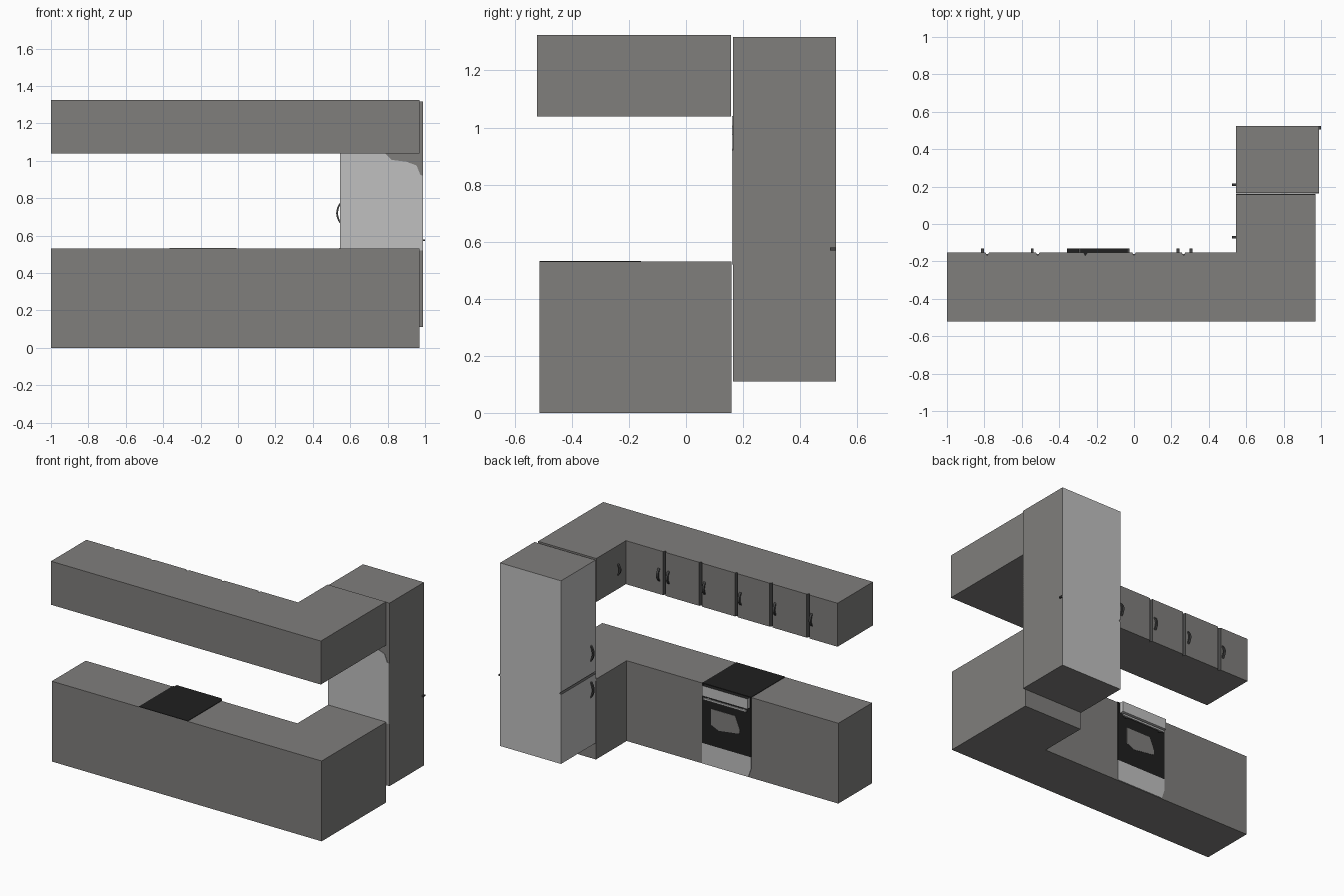
import bpy, bmesh, math
from mathutils import Vector

if "Cube" in bpy.data.objects:
    bpy.data.objects.remove(bpy.data.objects["Cube"])


def material(name, r, g, b):
    m = bpy.data.materials.new(name)
    m.diffuse_color = (r, g, b, 1)
    m.use_nodes = True
    m.node_tree.nodes["Principled BSDF"].inputs["Base Color"].default_value = m.diffuse_color
    return m


GREY = material("cabinet_grey", 0.215, 0.21, 0.203)
LIGHT = material("steel_light_grey", 0.53, 0.53, 0.53)
BLACK = material("stove_black", 0.014, 0.014, 0.014)
DARK = material("handle_dark_grey", 0.06, 0.06, 0.06)


def prism(name, pts, axis, a, b, mats, rule=None):
    """Extrude a 2D outline along an axis from a to b; rule picks the material per face."""
    place = {"z": lambda u, v, w: (u, v, w),
             "y": lambda u, v, w: (u, w, v),
             "x": lambda u, v, w: (w, u, v)}[axis]
    bm = bmesh.new()
    base = bm.faces.new([bm.verts.new(place(u, v, a)) for u, v in pts])
    res = bmesh.ops.extrude_face_region(bm, geom=[base], use_keep_orig=True)
    moved = [g for g in res["geom"] if isinstance(g, bmesh.types.BMVert)]
    bmesh.ops.translate(bm, verts=moved, vec=Vector(place(0, 0, b - a)))
    bmesh.ops.recalc_face_normals(bm, faces=bm.faces)
    bm.normal_update()
    if rule:
        for f in bm.faces:
            f.material_index = rule(f.normal, f.calc_center_median())
    me = bpy.data.meshes.new(name)
    bm.to_mesh(me)
    bm.free()
    for m in mats:
        me.materials.append(m)
    ob = bpy.data.objects.new(name, me)
    bpy.context.collection.objects.link(ob)
    return ob


def box(name, x0, x1, y0, y1, z0, z1, mats, rule=None):
    return prism(name, [(x0, y0), (x1, y0), (x1, y1), (x0, y1)], "z", z0, z1, mats, rule)


# L-shaped counters; the upper one has a V groove between neighbouring doors
def l_outline(back, front, end, grooves=()):
    pts = [(-1, back), (0.97, back), (0.97, end), (0.545, end), (0.545, front)]
    for g in grooves:
        pts += [(g + 0.01, front), (g, front - 0.017), (g - 0.01, front)]
    return pts + [(-1, front)]


GROOVES = [0.265, 0.0, -0.26, -0.515, -0.785]


def groove_rule(n, c):
    return 1 if 0.3 < abs(n.x) < 0.97 else 0


prism("lower_cabinets", l_outline(-0.513, -0.16, 0.16), "z", 0, 0.53, [GREY])
prism("upper_cabinets", l_outline(-0.522, -0.152, 0.157, GROOVES), "z",
      1.038, 1.325, [GREY, DARK], groove_rule)

# Fridge with a groove between its two doors
fridge = [(0.545, 0.11), (0.99, 0.11), (0.99, 1.318), (0.545, 1.318),
          (0.545, 0.583), (0.557, 0.575), (0.545, 0.567)]


def fridge_rule(n, c):
    if n.y > 0.9 or n.x < -0.9:
        return 1
    return 2 if n.x < -0.3 else 0


prism("fridge", fridge, "y", 0.165, 0.525, [GREY, LIGHT, DARK], fridge_rule)
box("fridge_hinge", 0.985, 1.0, 0.505, 0.525, 0.57, 0.58, [DARK])

# Light steel area of the fridge side seen between the counters
prism("fridge_side_panel", [(0.545, 0.52), (0.99, 0.52), (0.99, 0.92), (0.975, 0.925),
                            (0.955, 0.975), (0.90, 0.995), (0.82, 1.005), (0.785, 1.04),
                            (0.545, 1.04)], "y", 0.162, 0.166, [LIGHT])


# Curved door handles: a bowed strip standing off the door
def handle(name, axis, pos, surface, z, half, sign):
    n = 8
    ts = [-1 + 2 * i / n for i in range(n + 1)]
    outer = [(surface + sign * 0.020 * (1 - t * t), z + t * half) for t in ts]
    inner = [(surface + sign * (0.012 * (1 - t * t) - 0.002), z + t * half * 0.82)
             for t in reversed(ts)]
    prism(name, outer + inner, axis, pos - 0.007, pos + 0.007, [DARK])


for i, x in enumerate([0.305, 0.235, -0.03, -0.29, -0.545, -0.81]):
    handle(f"cupboard_handle_{i}", "x", x, -0.152, 1.165, 0.042, 1)
handle("corner_cupboard_handle", "y", -0.07, 0.545, 1.165, 0.038, -1)
handle("fridge_handle_upper", "y", 0.21, 0.545, 0.72, 0.055, -1)
handle("fridge_handle_lower", "y", 0.21, 0.545, 0.48, 0.055, -1)

# Stove: hob plate, door, window, drawer, control panel and bar handle
X0, X1 = -0.365, -0.008
box("stove_hob", X0, X1, -0.513, -0.158, 0.527, 0.533, [BLACK])
box("oven_door", X0, X1, -0.162, -0.156, 0.137, 0.53, [BLACK])
prism("oven_window", [(-0.075, 0.38), (-0.25, 0.38), (-0.285, 0.295), (-0.28, 0.27),
                      (-0.13, 0.25), (-0.075, 0.275)], "y", -0.158, -0.154, [GREY])
prism("stove_drawer", [(X1, 0.002), (X1, 0.137), (X0, 0.137), (X0, 0.06),
                       (X0 + 0.02, 0.002)], "y", -0.162, -0.156, [LIGHT])
box("stove_control_panel", -0.357, -0.025, -0.158, -0.13, 0.462, 0.53, [LIGHT, BLACK],
    lambda n, c: 1 if n.z > 0.5 else 0)
box("oven_handle", -0.345, -0.03, -0.142, -0.132, 0.438, 0.45, [LIGHT])
for i, x in enumerate((-0.32, -0.06)):
    box(f"oven_handle_post_{i}", x - 0.007, x + 0.007, -0.158, -0.138, 0.439, 0.449, [DARK])
